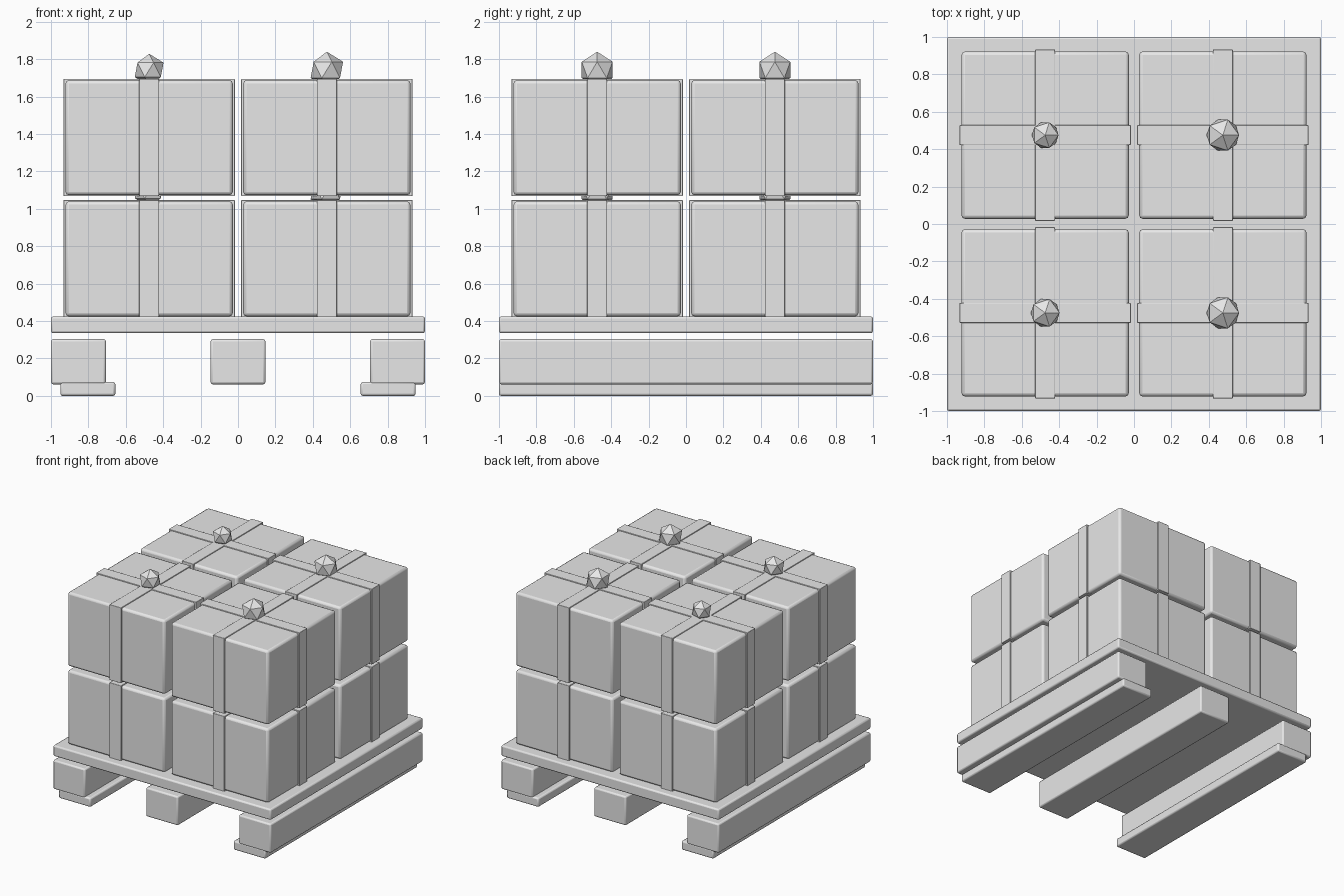
import bpy, bmesh
from mathutils import Vector

if "Cube" in bpy.data.objects:
    bpy.data.objects.remove(bpy.data.objects["Cube"])

# One plain grey for the whole model
grey = bpy.data.materials.new("light grey")
grey.diffuse_color = (0.8, 0.8, 0.8, 1)
grey.use_nodes = True
grey.node_tree.nodes["Principled BSDF"].inputs["Base Color"].default_value = grey.diffuse_color


def finish(name, bm, loc, bevel=0.0):
    mesh = bpy.data.meshes.new(name)
    bm.to_mesh(mesh)
    bm.free()
    mesh.materials.append(grey)
    ob = bpy.data.objects.new(name, mesh)
    ob.location = loc
    bpy.context.collection.objects.link(ob)
    if bevel:
        mod = ob.modifiers.new("soft edges", 'BEVEL')
        mod.width = bevel
        mod.segments = 2
    return ob


def block(name, lo, hi, bevel=0.0):
    lo, hi = Vector(lo), Vector(hi)
    bm = bmesh.new()
    bmesh.ops.create_cube(bm, size=1)
    bmesh.ops.scale(bm, vec=hi - lo, verts=bm.verts)
    return finish(name, bm, (lo + hi) / 2, bevel)


def gem(name, loc, radius):
    bm = bmesh.new()
    bmesh.ops.create_icosphere(bm, subdivisions=1, radius=radius)
    return finish(name, bm, loc)


# Pallet: deck, three stringers, two bottom boards
block("pallet_deck", (-1, -1, 0.335), (1, 1, 0.425), 0.012)
for side, x in (("left", -0.853), ("middle", 0), ("right", 0.853)):
    block(f"{side}_stringer", (x - 0.147, -1, 0.062), (x + 0.147, 1, 0.303), 0.012)
for side, x in (("left", -0.803), ("right", 0.803)):
    block(f"{side}_bottom_board", (x - 0.147, -1, 0), (x + 0.147, 1, 0.075), 0.012)

# Knot radius for each stack position
radii = {(-1, 1): 0.08, (1, 1): 0.097, (-1, -1): 0.086, (1, -1): 0.097}

# Two layers of four strapped boxes, each with a faceted knot on top
for layer, z in (("lower", 0.42), ("upper", 1.068)):
    for (sx, sy), r in radii.items():
        x, y = 0.475 * sx, 0.475 * sy
        tag = f"{layer}_{'right' if sx > 0 else 'left'}_{'back' if sy > 0 else 'front'}"
        block(f"{tag}_box", (x - 0.447, y - 0.447, z + 0.005),
              (x + 0.447, y + 0.447, z + 0.62), 0.018)
        block(f"{tag}_strap_across", (x - 0.458, y - 0.053, z),
              (x + 0.458, y + 0.053, z + 0.627), 0.003)
        block(f"{tag}_strap_along", (x - 0.053, y - 0.458, z),
              (x + 0.053, y + 0.458, z + 0.627), 0.003)
        gem(f"{tag}_knot", (x, y, z + 0.675), r)

# Smooth the rounded edges, keep the knots faceted
for ob in list(bpy.context.collection.objects):
    if not ob.name.endswith("knot"):
        bpy.ops.object.select_all(action='DESELECT')
        ob.select_set(True)
        bpy.context.view_layer.objects.active = ob
        bpy.ops.object.shade_smooth_by_angle(angle=0.6)
